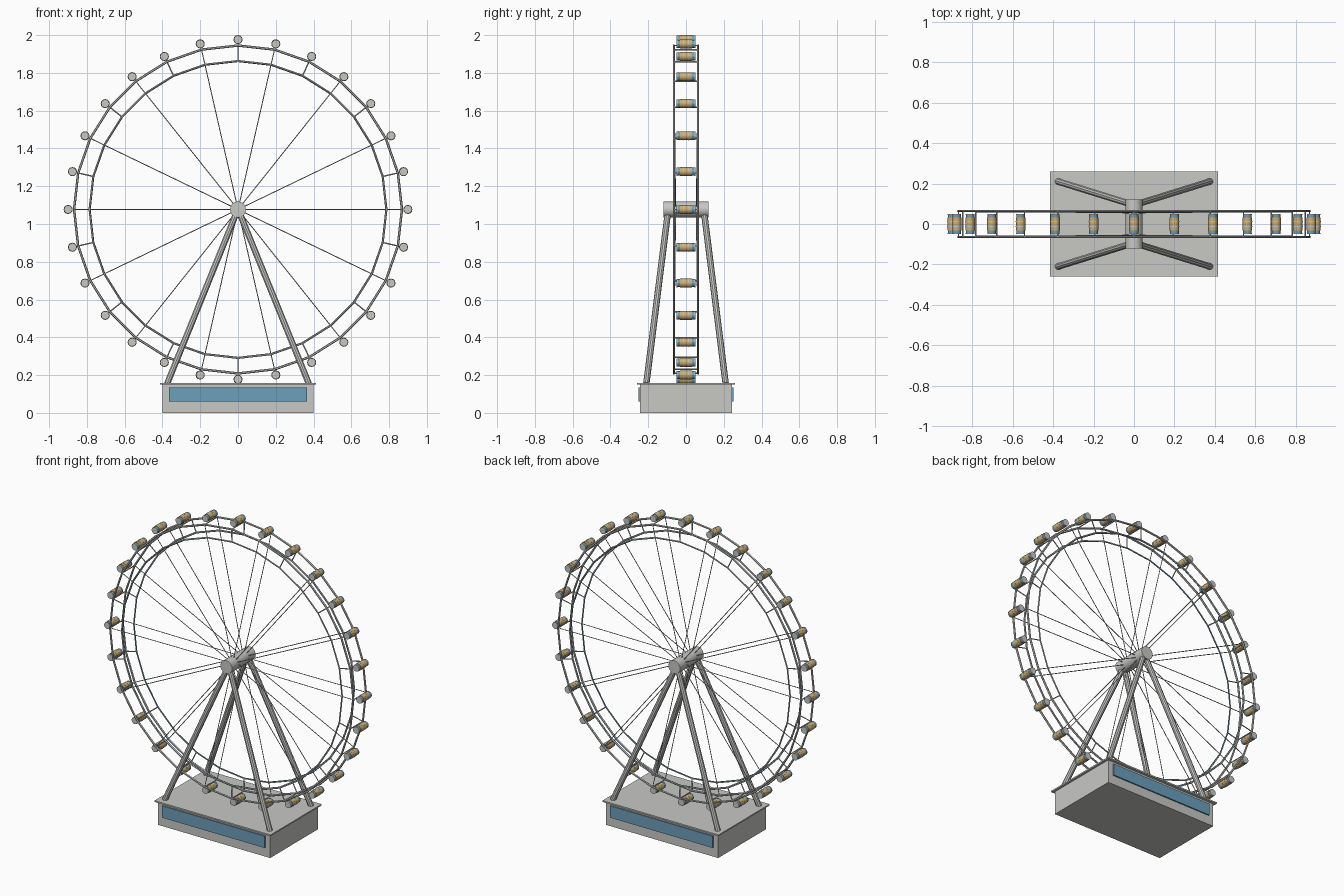
import bpy
import math
from mathutils import Vector

if "Cube" in bpy.data.objects:
    bpy.data.objects.remove(bpy.data.objects["Cube"])

CZ = 1.077           # wheel axle height
N = 28               # cabins and rim segments
R_OUT, R_IN, R_CAB = 0.868, 0.787, 0.899
RIM_Y = 0.064


def material(name, rgb):
    m = bpy.data.materials.new(name)
    m.diffuse_color = (*rgb, 1)
    m.use_nodes = True
    m.node_tree.nodes["Principled BSDF"].inputs["Base Color"].default_value = m.diffuse_color
    return m


STEEL = material("light_grey_steel", (0.58, 0.58, 0.56))
BLUE = material("blue_glass", (0.15, 0.35, 0.50))
TAN = material("tan_panel", (0.60, 0.42, 0.17))


def finish(name, mat, smooth=False):
    ob = bpy.context.object
    ob.name = name
    ob.data.materials.append(mat)
    if smooth:
        bpy.ops.object.shade_smooth_by_angle()
    return ob


def box(name, size, loc, mat):
    bpy.ops.mesh.primitive_cube_add(size=1, location=loc)
    bpy.context.object.scale = size
    bpy.ops.object.transform_apply(location=False, rotation=False)
    return finish(name, mat)


def rod(name, a, b, r, mat, sides=6):
    a, b = Vector(a), Vector(b)
    d = b - a
    bpy.ops.mesh.primitive_cylinder_add(
        vertices=sides, radius=r, depth=d.length, location=(a + b) / 2,
        rotation=d.to_track_quat('Z', 'Y').to_euler())
    return finish(name, mat, sides > 8)


def ring(name, radius, tube, y, mat):
    bpy.ops.mesh.primitive_torus_add(
        major_segments=N, minor_segments=6, major_radius=radius, minor_radius=tube,
        location=(0, y, CZ), rotation=(math.pi / 2, 0, 0))
    return finish(name, mat)


def polar(i, r, y):
    a = 2 * math.pi * i / N
    return (r * math.sin(a), y, CZ + r * math.cos(a))


# Base building, roof slab and long windows
box("base", (0.8, 0.486, 0.152), (0, 0, 0.076), STEEL)
box("base_roof", (0.828, 0.52, 0.009), (0, 0, 0.155), STEEL)
for s, side in ((-1, "front"), (1, "back")):
    box(side + "_window", (0.73, 0.009, 0.076), (0, s * 0.247, 0.097), BLUE)

# Axle and four splayed legs
rod("axle", (0, -0.12, CZ), (0, 0.12, CZ), 0.042, STEEL, 20)
for sx in (-1, 1):
    for sy in (-1, 1):
        rod("leg", (sx * 0.375, sy * 0.21, 0.155), (sx * 0.005, sy * 0.095, CZ - 0.01),
            0.017, STEEL, 10)

# Two rims, each with inner ring, light strip, spokes and struts
for s in (-1, 1):
    ring("outer_rim", R_OUT, 0.0065, s * RIM_Y, STEEL)
    ring("inner_rim", R_IN, 0.0045, s * 0.062, STEEL)
    ring("light_strip", R_IN - 0.004, 0.003, s * 0.060, BLUE)
    for i in range(N):
        if i % 2:
            rod("spoke", polar(i, 0.03, s * 0.055), polar(i, R_OUT, s * RIM_Y), 0.0025, STEEL)
        else:
            rod("rim_strut", polar(i, R_IN, s * 0.062), polar(i, R_OUT, s * RIM_Y), 0.0035, STEEL)

# Cross bars and cabins around the rim
for i in range(N):
    rod("cross_bar", polar(i, R_OUT, -RIM_Y), polar(i, R_OUT, RIM_Y), 0.0035, STEEL)
    rod("cabin_glass", polar(i, R_CAB, -0.045), polar(i, R_CAB, 0.045), 0.0215, BLUE, 12)
    rod("cabin_body", polar(i, R_CAB, -0.032), polar(i, R_CAB, 0.032), 0.0235, TAN, 12)
    for s in (-1, 1):
        rod("cabin_end", polar(i, R_CAB, s * 0.044), polar(i, R_CAB, s * 0.049), 0.022, STEEL, 12)
        rod("cabin_band", polar(i, R_CAB, s * 0.010), polar(i, R_CAB, s * 0.014), 0.0242, STEEL, 12)
